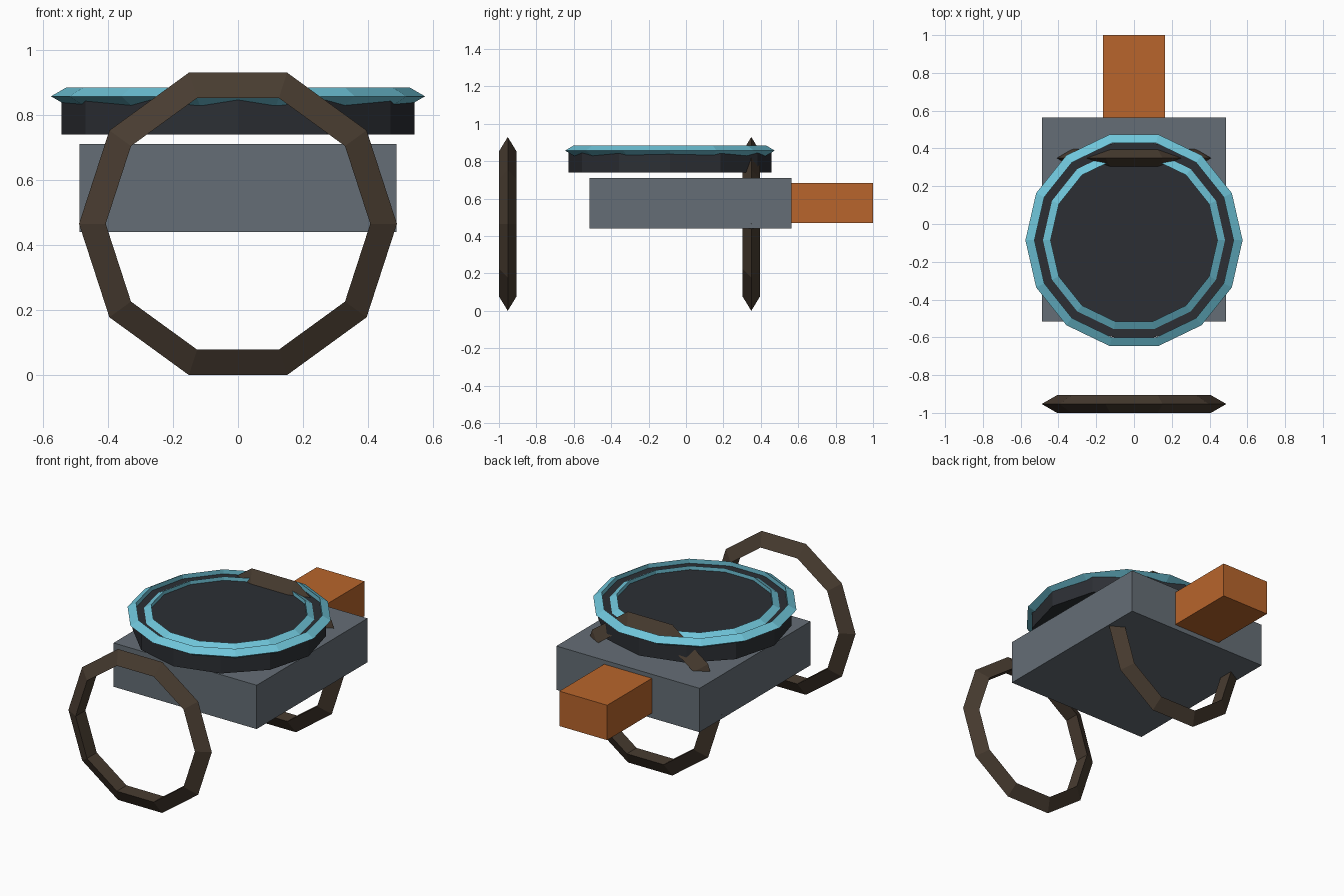
import bpy, bmesh
from math import cos, sin, pi, radians
from mathutils import Matrix

if "Cube" in bpy.data.objects:
    bpy.data.objects.remove(bpy.data.objects["Cube"])


def material(name, rgb):
    m = bpy.data.materials.new(name)
    m.diffuse_color = (*rgb, 1)
    m.use_nodes = True
    m.node_tree.nodes["Principled BSDF"].inputs["Base Color"].default_value = m.diffuse_color
    return m


STEEL = material("steel", (0.13, 0.155, 0.18))
DARK = material("dark_metal", (0.025, 0.028, 0.034))
TEAL = material("teal", (0.16, 0.56, 0.70))
BROWN = material("dark_brown", (0.065, 0.045, 0.03))
ORANGE = material("orange", (0.48, 0.13, 0.025))


def add_object(name, bm, mat):
    bmesh.ops.recalc_face_normals(bm, faces=bm.faces)
    mesh = bpy.data.meshes.new(name)
    bm.to_mesh(mesh)
    bm.free()
    mesh.materials.append(mat)
    ob = bpy.data.objects.new(name, mesh)
    bpy.context.collection.objects.link(ob)
    return ob


def box(name, lo, hi, mat):
    bm = bmesh.new()
    bmesh.ops.create_cube(bm, size=1)
    size = [b - a for a, b in zip(lo, hi)]
    mid = [(a + b) / 2 for a, b in zip(lo, hi)]
    bmesh.ops.transform(bm, verts=bm.verts,
                        matrix=Matrix.Translation(mid) @ Matrix.Diagonal((*size, 1)))
    return add_object(name, bm, mat)


def tri_ring(name, loc, major, minor, sides, mat, upright=False):
    """Faceted torus with a three-sided section pointing outwards."""
    bm = bmesh.new()
    loops = []
    for i in range(sides):
        a = 2 * pi * i / sides
        loop = []
        for j in range(3):
            b = 2 * pi * j / 3
            r = major + minor * cos(b)
            loop.append(bm.verts.new((r * cos(a), r * sin(a), minor * sin(b))))
        loops.append(loop)
    for i in range(sides):
        p, q = loops[i], loops[(i + 1) % sides]
        for j in range(3):
            k = (j + 1) % 3
            bm.faces.new((p[j], q[j], q[k], p[k]))
    turn = Matrix.Rotation(radians(90 if upright else 0), 4, 'X')
    bmesh.ops.transform(bm, verts=bm.verts, matrix=Matrix.Translation(loc) @ turn)
    return add_object(name, bm, mat)


# Main body and rear block
box("body", (-0.488, -0.515, 0.44), (0.488, 0.565, 0.71), STEEL)
box("rear_block", (-0.163, 0.56, 0.47), (0.163, 1.0, 0.685), ORANGE)

# Upright hoops
for name, y in (("front_hoop", -0.953), ("rear_hoop", 0.349)):
    tri_ring(name, (0, y, 0.465), 0.434, 0.0547, 10, BROWN, upright=True)

# Twelve-sided turntable on top
bm = bmesh.new()
bmesh.ops.create_cone(bm, cap_ends=True, segments=12, radius1=0.542, radius2=0.542, depth=0.117)
bmesh.ops.translate(bm, verts=bm.verts, vec=(0, -0.086, 0.7985))
add_object("turntable", bm, DARK)

# Trim rings around the turntable rim
tri_ring("outer_trim", (0, -0.086, 0.857), 0.543, 0.032, 14, TEAL)
tri_ring("inner_trim", (0, -0.086, 0.857), 0.455, 0.027, 14, TEAL)
